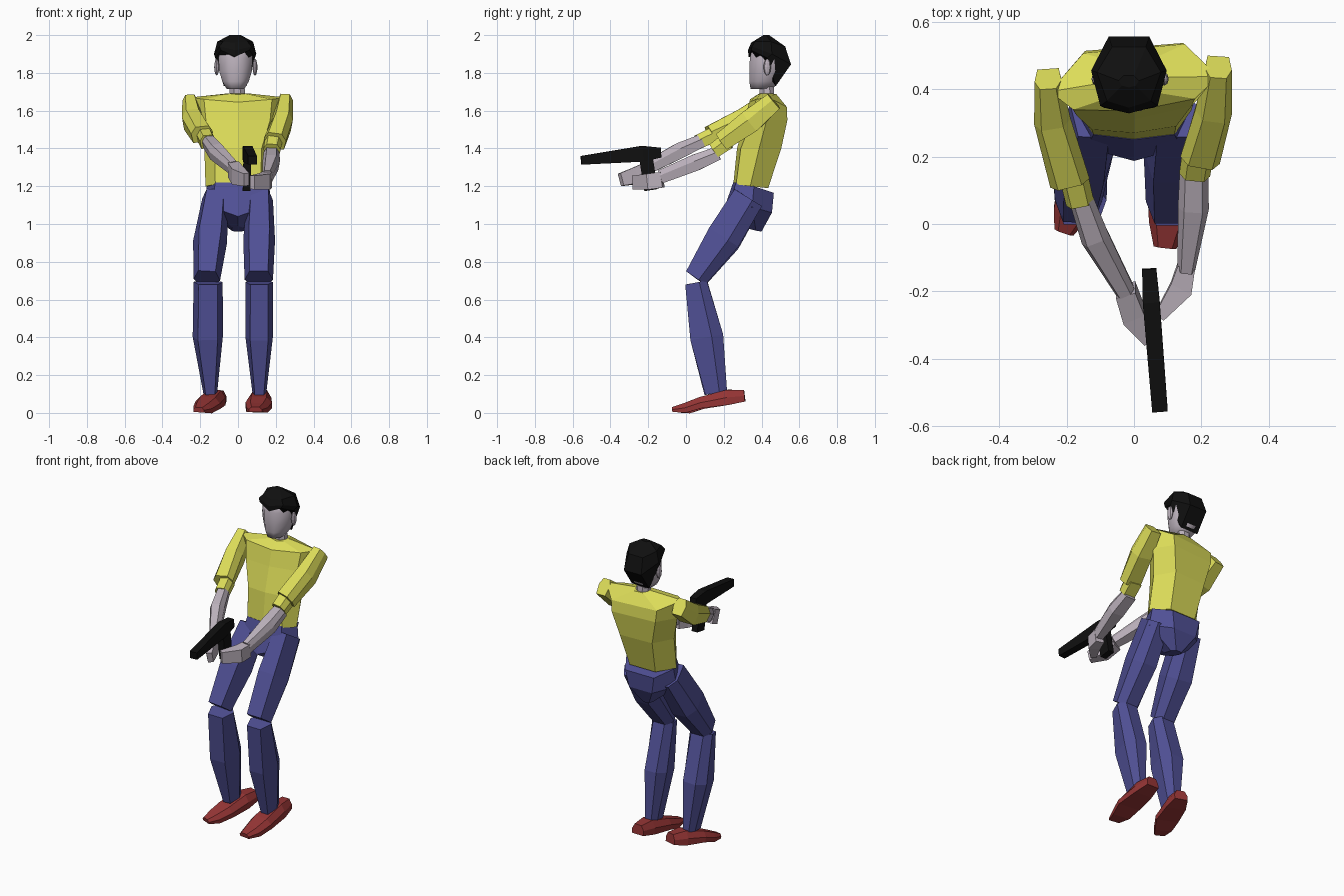
import bpy, bmesh
from mathutils import Vector

COLOURS = {"yellow": (.72, .72, .10), "blue": (.08, .08, .30), "red": (.30, .035, .035),
           "skin": (.50, .44, .50), "black": (.005, .005, .005)}
MATS = {}
for key, rgb in COLOURS.items():
    MATS[key] = bpy.data.materials.new(key)
    MATS[key].diffuse_color = (*rgb, 1)

# Limb cross-sections as (side, front/up) factors
BOX = [(-1, -1), (1, -1), (1, 1), (-1, 1)]
HEX = [(-.55, -1), (.55, -1), (1, -.3), (.65, 1), (-.65, 1), (-1, -.3)]
SLEEVE = [(-.8, -1), (.8, -1), (1, .2), (.6, 1), (-.6, 1), (-1, .2)]
SOLE = [(-1, -1), (1, -1), (1, 0), (.6, 1), (-.6, 1), (-1, 0)]
ROUND = [(-.92, -.38), (-.38, -.92), (.38, -.92), (.92, -.38),
         (.92, .38), (.38, .92), (-.38, .92), (-.92, .38)]


def loft(name, rings, colour, smooth=False):
    """Skin a list of equal-length rings and cap both ends."""
    bm = bmesh.new()
    loops = [[bm.verts.new(p) for p in ring] for ring in rings]
    n = len(loops[0])
    for a, b in zip(loops, loops[1:]):
        for i in range(n):
            j = (i + 1) % n
            bm.faces.new((a[i], a[j], b[j], b[i]))
    bm.faces.new(loops[0])
    bm.faces.new(loops[-1])
    bmesh.ops.recalc_face_normals(bm, faces=bm.faces)
    me = bpy.data.meshes.new(name)
    bm.to_mesh(me)
    bm.free()
    me.materials.append(MATS[colour])
    for p in me.polygons:
        p.use_smooth = smooth
    ob = bpy.data.objects.new(name, me)
    bpy.context.collection.objects.link(ob)
    return ob


def limb(name, stations, profile, colour):
    """Stations are (x, y, z, half_width, half_depth) along the limb."""
    pts = [Vector(s[:3]) for s in stations]
    rings = []
    for i, s in enumerate(stations):
        t = (pts[min(i + 1, len(pts) - 1)] - pts[max(i - 1, 0)]).normalized()
        u = Vector((1, 0, 0))
        u = (u - t * u.dot(t)).normalized()
        v = t.cross(u)
        rings.append([pts[i] + u * a * s[3] + v * b * s[4] for a, b in profile])
    return loft(name, rings, colour)


def sym(half, shear=0, dx=0):
    """Ring from a front-centre point and the points of its +x half."""
    ring = half + [(-x, y, z) for x, y, z in reversed(half[1:])]
    return [(x + dx, y + shear * x, z) for x, y, z in ring]


# Shirt body
loft("shirt_body", [
    sym([(0, .25, 1.205), (.12, .265, 1.21), (.172, .34, 1.20), (.09, .435, 1.19)]),
    sym([(0, .27, 1.40), (.125, .285, 1.40), (.178, .38, 1.40), (.11, .50, 1.40)], .04),
    sym([(0, .31, 1.55), (.17, .335, 1.55), (.215, .41, 1.55), (.145, .525, 1.55)], .08),
    sym([(0, .335, 1.645), (.18, .355, 1.66), (.25, .415, 1.67), (.15, .52, 1.62)], .09),
    sym([(0, .38, 1.685), (.04, .39, 1.69), (.05, .43, 1.692), (.03, .475, 1.688)], .09)],
    "yellow")

# Trouser seat
loft("trouser_seat", [
    sym([(0, .25, 1.22), (.12, .265, 1.22), (.165, .36, 1.20), (.10, .465, 1.165)]),
    sym([(0, .187, 1.04), (.14, .225, 1.09), (.18, .35, 1.09), (.08, .455, 1.06)]),
    sym([(0, .27, .99), (.03, .31, .98), (.035, .37, .965), (.02, .40, .96)])],
    "blue")

# Legs and shoes: (side, thigh, shin, shoe) stations
LEGS = {
    "left": (
        [(.115, .33, 1.14, .07, .085), (.112, .20, .93, .084, .092), (.11, .052, .715, .075, .062)],
        [(.112, .053, .69, .072, .058), (.112, .11, .40, .073, .088), (.113, .16, .105, .037, .058)],
        [(.12, .31, .09, .04, .03), (.118, .22, .082, .058, .04), (.11, .08, .055, .07, .03),
         (.10, 0, .028, .056, .026), (.092, -.07, .018, .034, .013)]),
    "right": (
        [(-.12, .33, 1.14, .07, .085), (-.148, .20, .92, .09, .092), (-.165, .055, .715, .07, .062)],
        [(-.158, .055, .69, .077, .058), (-.16, .11, .40, .08, .088), (-.147, .155, .105, .037, .058)],
        [(-.10, .30, .09, .04, .03), (-.125, .22, .082, .06, .04), (-.16, .10, .055, .068, .03),
         (-.188, .03, .028, .052, .026), (-.208, -.025, .016, .03, .013)])}
for side, (thigh, shin, shoe) in LEGS.items():
    limb(side + "_thigh", thigh, HEX, "blue")
    limb(side + "_shin", shin, HEX, "blue")
    limb(side + "_shoe", shoe, SOLE, "red")

# Arms: sleeve, cuff, forearm, hand stations
ARMS = {
    "left": (
        [(.25, .465, 1.65, .04, .05), (.236, .34, 1.545, .055, .062), (.196, .195, 1.44, .06, .05)],
        [(.19, .22, 1.44, .047, .045), (.18, .15, 1.39, .046, .04)],
        [(.178, .17, 1.375, .042, .036), (.176, .05, 1.325, .046, .044), (.155, -.135, 1.25, .026, .036)],
        [(.155, -.125, 1.235, .026, .042), (.14, -.19, 1.225, .034, .042), (.075, -.275, 1.22, .016, .036)]),
    "right": (
        [(-.255, .43, 1.645, .04, .05), (-.242, .31, 1.555, .055, .06), (-.19, .125, 1.475, .06, .045)],
        [(-.18, .15, 1.475, .043, .04), (-.16, .065, 1.435, .042, .038)],
        [(-.158, .08, 1.44, .036, .034), (-.115, -.04, 1.385, .043, .042), (-.025, -.2, 1.30, .029, .034)],
        [(-.025, -.195, 1.29, .03, .042), (0, -.27, 1.255, .034, .044), (.045, -.345, 1.235, .016, .034)])}
for side, (sleeve, cuff, forearm, hand) in ARMS.items():
    limb(side + "_sleeve", sleeve, SLEEVE, "yellow")
    limb(side + "_cuff", cuff, SLEEVE, "yellow")
    limb(side + "_forearm", forearm, SLEEVE, "skin")
    limb(side + "_hand", hand, BOX, "skin")

# Pistol
limb("pistol_slide", [(.045, -.133, 1.378, .021, .026), (.051, -.23, 1.372, .025, .042),
                      (.077, -.555, 1.337, .023, .023)], BOX, "black")
limb("pistol_grip", [(.05, -.215, 1.37, .021, .036), (.045, -.185, 1.18, .02, .036)], BOX, "black")

# Neck and head
limb("neck", [(-.01, .425, 1.77, .042, .04), (0, .43, 1.66, .045, .042)], ROUND, "skin")
head = [(.40, 1.715, .05, .062), (.415, 1.755, .075, .085), (.425, 1.81, .092, .095),
        (.43, 1.88, .097, .098), (.43, 1.94, .08, .08)]
loft("head", [[(-.013 + 1.02 * a * w, y + 1.02 * b * d, z) for a, b in ROUND] for y, z, w, d in head],
     "skin", smooth=True)

# Hair
loft("hair", [
    sym([(0, .332, 1.885), (.075, .345, 1.92), (.105, .43, 1.88), (.06, .475, 1.73)], 0, -.015),
    sym([(0, .328, 1.92), (.085, .35, 1.94), (.112, .455, 1.90), (.06, .556, 1.845)], 0, -.015),
    sym([(0, .345, 1.96), (.065, .365, 1.965), (.095, .45, 1.965), (.05, .525, 1.94)], 0, -.015),
    sym([(0, .405, 1.996), (.02, .41, 2), (.03, .425, 2), (.015, .44, 2)], 0, -.015)],
    "black")

# Ears
for side, x in (("left", .09), ("right", -.113)):
    bpy.ops.mesh.primitive_uv_sphere_add(segments=8, ring_count=6, location=(x, .43, 1.83))
    ear = bpy.context.object
    ear.name = side + "_ear"
    ear.scale = (.013, .02, .044)
    ear.data.materials.append(MATS["skin"])
